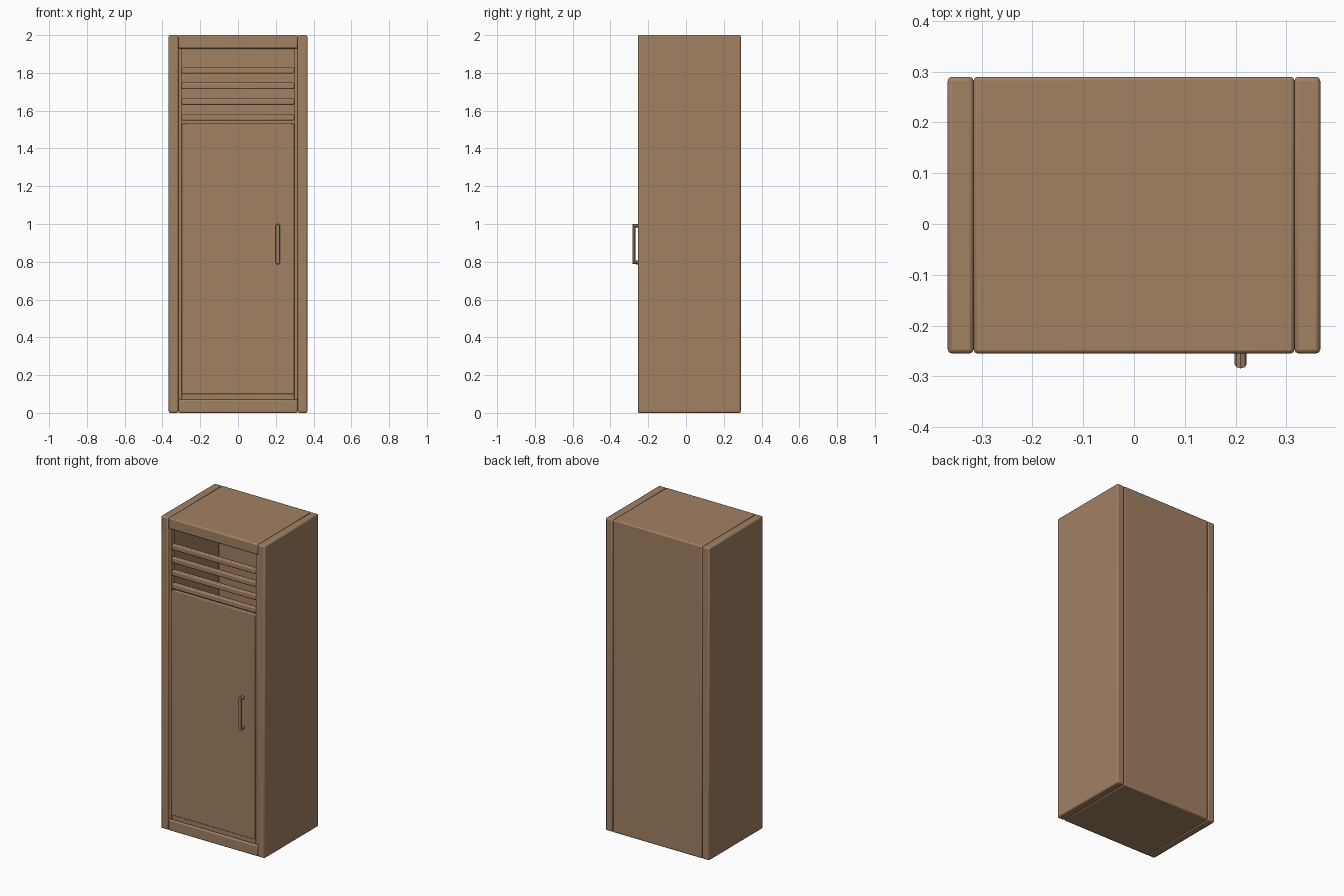
import bpy
import bmesh

old = bpy.data.objects.get("Cube")
if old:
    bpy.data.objects.remove(old, do_unlink=True)

wood = bpy.data.materials.new("warm_brown")
wood.use_nodes = True
brown = (0.36, 0.22, 0.125, 1)
wood.diffuse_color = brown
wood.node_tree.nodes["Principled BSDF"].inputs["Base Color"].default_value = brown


def finish(obj, bevel=0.0):
    """Assign the colour, soften the edges and shade."""
    obj.data.materials.append(wood)
    if bevel:
        mod = obj.modifiers.new("soft_edges", "BEVEL")
        mod.width = bevel
        mod.segments = 2
    bpy.ops.object.select_all(action="DESELECT")
    obj.select_set(True)
    bpy.context.view_layer.objects.active = obj
    bpy.ops.object.shade_smooth_by_angle()
    return obj


def extrude_x(name, profile, x0, x1, bevel):
    """Extrude a (y, z) outline from x0 to x1."""
    bm = bmesh.new()
    face = bm.faces.new([bm.verts.new((x0, y, z)) for y, z in profile])
    ext = bmesh.ops.extrude_face_region(bm, geom=[face])["geom"]
    verts = [v for v in ext if isinstance(v, bmesh.types.BMVert)]
    bmesh.ops.translate(bm, verts=verts, vec=(x1 - x0, 0, 0))
    bmesh.ops.recalc_face_normals(bm, faces=bm.faces)
    mesh = bpy.data.meshes.new(name)
    bm.to_mesh(mesh)
    bm.free()
    obj = bpy.data.objects.new(name, mesh)
    bpy.context.collection.objects.link(obj)
    return finish(obj, bevel)


def box(name, x0, x1, y0, y1, z0, z1, bevel):
    return extrude_x(name, [(y0, z0), (y1, z0), (y1, z1), (y0, z1)], x0, x1, bevel)


FRONT, BACK, HEIGHT = -0.255, 0.29, 2.0
INNER, OUTER, BOARD = 0.316, 0.367, 0.07
DOOR = 0.298
REAR = 0.25

# Top, back and bottom as one open shell
shell = [(FRONT, 0), (BACK, 0), (BACK, HEIGHT), (FRONT, HEIGHT),
         (FRONT, HEIGHT - BOARD), (REAR, HEIGHT - BOARD), (REAR, BOARD), (FRONT, BOARD)]
extrude_x("cabinet_shell", shell, -INNER, INNER, 0.007)

# Side panels and door stiles, mirrored
for side, s in (("left", 1), ("right", -1)):
    a, b = sorted((s * INNER, s * OUTER))
    box(side + "_side_panel", a, b, FRONT, BACK, 0, HEIGHT, 0.008)
    a, b = sorted((s * DOOR, s * INNER))
    box(side + "_door_stile", a, b, -0.247, -0.215, BOARD, HEIGHT - BOARD, 0.002)

# Door panel and the strip beneath it
box("door_panel", -DOOR, DOOR, -0.249, -0.215, 0.1, 1.533, 0.004)
box("door_bottom_rail", -DOOR, DOOR, -0.245, -0.215, BOARD, 0.1, 0.002)

# Vent slats
for i in range(4):
    z = 1.565 + i * 0.083
    box(f"vent_slat_{i + 1}", -DOOR, DOOR, -0.247, -0.217, z - 0.017, z + 0.017, 0.006)

# Door handle: a round bar bent back to the door at both ends
path = bpy.data.curves.new("door_handle", "CURVE")
path.dimensions = "3D"
path.bevel_depth = 0.012
path.bevel_resolution = 2
path.use_fill_caps = True
spline = path.splines.new("POLY")
bends = [(-0.24, 0.797), (-0.276, 0.797), (-0.276, 0.99), (-0.24, 0.99)]
spline.points.add(len(bends) - 1)
for point, (y, z) in zip(spline.points, bends):
    point.co = (0.21, y, z, 1)
handle = bpy.data.objects.new("door_handle", path)
bpy.context.collection.objects.link(handle)
bpy.ops.object.select_all(action="DESELECT")
handle.select_set(True)
bpy.context.view_layer.objects.active = handle
bpy.ops.object.convert(target="MESH")
finish(bpy.context.view_layer.objects.active)
